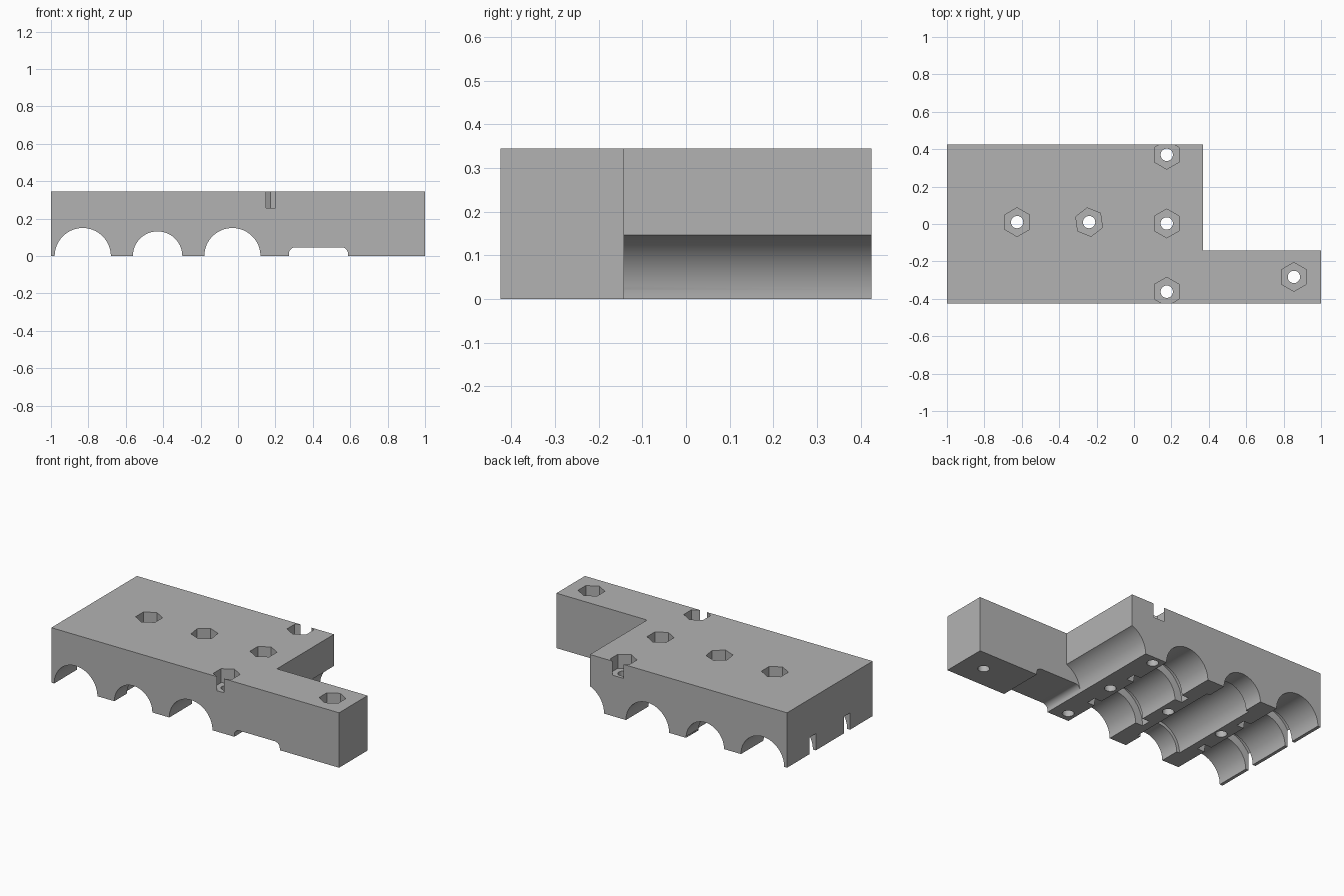
import bpy, bmesh, math
from mathutils import Matrix, Vector

cube = bpy.data.objects.get("Cube")
if cube:
    bpy.data.objects.remove(cube, do_unlink=True)

H = 0.345                       # block height
Y0, Y1 = -0.425, 0.425          # front and back faces
STEP_X, STEP_Y = 0.37, -0.142   # inner corner of the L

grey = bpy.data.materials.new("plain grey")
grey.use_nodes = True
grey.diffuse_color = (0.45, 0.45, 0.45, 1)
grey.node_tree.nodes["Principled BSDF"].inputs["Base Color"].default_value = grey.diffuse_color


def prism(name, points, direction):
    """Extrude a closed planar outline along a direction."""
    bm = bmesh.new()
    face = bm.faces.new([bm.verts.new(p) for p in points])
    moved = bmesh.ops.extrude_face_region(bm, geom=[face])["geom"]
    bmesh.ops.translate(bm, vec=direction, verts=[v for v in moved if isinstance(v, bmesh.types.BMVert)])
    bmesh.ops.recalc_face_normals(bm, faces=bm.faces)
    mesh = bpy.data.meshes.new(name)
    bm.to_mesh(mesh)
    bm.free()
    mesh.materials.append(grey)
    obj = bpy.data.objects.new(name, mesh)
    bpy.context.collection.objects.link(obj)
    return obj


def ring(r, n, turn=0.0):
    return [(r * math.cos(turn + math.tau * i / n), r * math.sin(turn + math.tau * i / n)) for i in range(n)]


def trough(name, x, r, y0, y1, n=96):
    """Round channel running front to back, centred on the base plane."""
    return prism(name, [(x + a, y0, b) for a, b in ring(r, n)], (0, y1 - y0, 0))


# L-shaped block
outline = [(-1, Y0), (1, Y0), (1, STEP_Y), (STEP_X, STEP_Y), (STEP_X, Y1), (-1, Y1)]
block = prism("holder_block", [(x, y, 0) for x, y in outline], (0, 0, H))

cutters = []
# outer bearing channels with tie grooves
for x in (-0.83, -0.03):
    cutters.append(trough("bearing_channel", x, 0.15, Y0 - 0.1, Y1 + 0.1))
    for y in (-0.17, 0.17):
        cutters.append(trough("tie_groove", x, 0.2, y - 0.03, y + 0.03))

# middle channel with a wider bearing pocket
cutters.append(trough("rod_channel", -0.43, 0.132, Y0 - 0.1, Y1 + 0.1))
cutters.append(trough("bearing_pocket", -0.43, 0.152, -0.3, 0.3))

# side channel under the step, and the shallow slot through the arm
SX, SR = 0.43, 0.158
cutters.append(trough("side_channel", SX, SR, STEP_Y, Y1 + 0.1))
slot = [(-SR, -0.1)]
for k in range(9):
    a = math.pi - k * math.pi / 16
    slot.append((-SR + 0.035 + 0.035 * math.cos(a), 0.012 + 0.035 * math.sin(a)))
slot += [(-a, b) for a, b in reversed(slot)]
cutters.append(prism("arm_slot", [(SX + a, Y0 - 0.1, b) for a, b in slot], (0, STEP_Y - Y0 + 0.101, 0)))

# screw holes with hexagonal nut pockets
screws = [(-0.625, 0.01, 0), (-0.24, 0.01, 8), (0.175, 0.37, 0),
          (0.175, 0.003, 0), (0.175, -0.362, 0), (0.855, -0.283, 0)]
for x, y, turn in screws:
    hexagon = ring(0.077, 6, math.radians(30 + turn))
    cutters.append(prism("nut_pocket", [(x + a, y + b, 0.257) for a, b in hexagon], (0, 0, 0.2)))
    cutters.append(prism("screw_hole", [(x + a, y + b, -0.1) for a, b in ring(0.033, 32)], (0, 0, 0.5)))

# carve the block
for c in cutters:
    c.hide_render = True
    mod = block.modifiers.new(c.name, "BOOLEAN")
    mod.operation, mod.solver, mod.object = "DIFFERENCE", "EXACT", c
bpy.context.view_layer.objects.active = block
block.select_set(True)
for mod in list(block.modifiers):
    bpy.ops.object.modifier_apply(modifier=mod.name)
for c in cutters:
    bpy.data.objects.remove(c, do_unlink=True)
bpy.ops.object.shade_smooth_by_angle(angle=math.radians(25))
